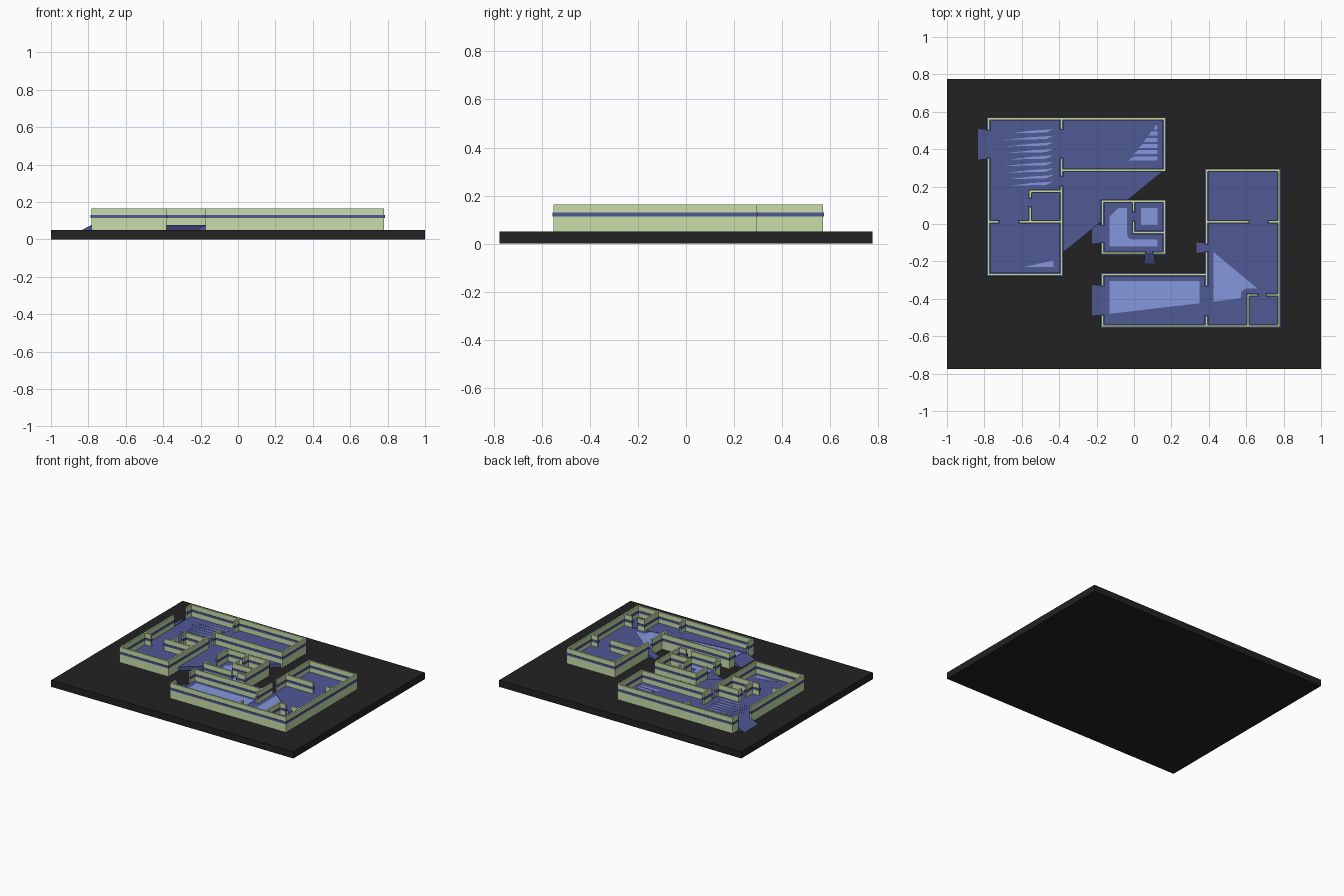
import bpy, bmesh

if "Cube" in bpy.data.objects:
    bpy.data.objects.remove(bpy.data.objects["Cube"])

def mat(name, c):
    m = bpy.data.materials.new(name)
    m.diffuse_color = (*c, 1)
    m.use_nodes = True
    m.node_tree.nodes["Principled BSDF"].inputs["Base Color"].default_value = m.diffuse_color
    return m

BLACK = mat("base_black", (.016, .016, .016))
GREEN = mat("wall_green", (.58, .73, .41))
BLUE = mat("floor_blue", (.08, .10, .30))
LIGHT = mat("light_blue", (.24, .31, .74))

def finish(name, bm, m):
    bmesh.ops.recalc_face_normals(bm, faces=bm.faces)
    me = bpy.data.meshes.new(name)
    bm.to_mesh(me)
    bm.free()
    me.materials.append(m)
    ob = bpy.data.objects.new(name, me)
    bpy.context.collection.objects.link(ob)

def prism(bm, pts, z0, z1):
    f = bm.faces.new([bm.verts.new((x, y, z0)) for x, y in pts])
    r = bmesh.ops.extrude_face_region(bm, geom=[f])
    vs = [v for v in r["geom"] if isinstance(v, bmesh.types.BMVert)]
    bmesh.ops.translate(bm, verts=vs, vec=(0, 0, z1 - z0))

def rect(x0, y0, x1, y1):
    return [(x0, y0), (x1, y0), (x1, y1), (x0, y1)]

def plates(name, polys, z0, z1, m):
    bm = bmesh.new()
    for p in polys:
        prism(bm, p, z0, z1)
    finish(name, bm, m)

def walls(name, runs):
    # run: axis, fixed coordinate, then pairs of start/end along the axis
    for part, h, z0, z1, m in (("walls", .006, .05, .164, GREEN),
                               ("stripe", .010, .113, .129, BLUE)):
        polys = []
        for axis, c, *ends in runs:
            for a, b in zip(ends[::2], ends[1::2]):
                a, b = a - h, b + h
                polys.append(rect(a, c - h, b, c + h) if axis == "x"
                             else rect(c - h, a, c + h, b))
        plates(f"{name}_{part}", polys, z0, z1, m)

FLOOR = .077

def ramp(name, axis, wall, out, a, b):
    # wedge falling from floor level at the wall to the base outside
    bm = bmesh.new()
    ends = []
    for t in (a, b):
        tri = [(wall, .05), (out, .05), (wall, FLOOR + .002)]
        ends.append([bm.verts.new((u, t, z) if axis == "x" else (t, u, z)) for u, z in tri])
    p, q = ends
    bm.faces.new(p)
    bm.faces.new(q[::-1])
    for i in range(3):
        j = (i + 1) % 3
        bm.faces.new((p[i], q[i], q[j], p[j]))
    finish(name, bm, BLUE)

# ground slab
plates("base_slab", [rect(-1, -.775, 1, .775)], 0, .05, BLACK)

# north-west L-shaped building
walls("west_block", [
    ("y", -.778, -.27, .345, .508, .563),
    ("x", .563, -.778, .163),
    ("y", .163, .288, .563),
    ("x", .288, -.388, .163),
    ("y", -.388, -.27, .195, .262, .345, .512, .563),
    ("x", -.27, -.778, -.388),
    ("x", .012, -.778, -.73, -.61, -.388),
    ("y", -.555, .012, .085, .145, .175),
    ("x", .175, -.555, -.388)])
# central small building
walls("centre_block", [
    ("y", -.168, -.155, -.105, -.002, .122),
    ("x", .122, -.168, .163),
    ("y", .163, -.155, .122),
    ("x", -.155, -.168, .055, .11, .163),
    ("y", -.002, -.045, .008, .072, .122),
    ("x", -.045, -.002, .163)])
# south-east L-shaped building
walls("east_block", [
    ("y", -.168, -.545, -.495, -.325, -.27),
    ("x", -.27, -.168, .388),
    ("x", -.545, -.168, .775),
    ("y", .775, -.545, .288),
    ("x", .288, .388, .775),
    ("y", .388, -.545, -.497, -.325, -.155, -.1, .288),
    ("x", .012, .388, .61, .725, .775),
    ("y", .61, -.545, -.38),
    ("x", -.38, .61, .655, .715, .775)])

# floors, with the triangular apron between the west wings
plates("west_floor", [[(-.778, -.27), (-.388, -.27), (-.388, -.16), (.163, .288),
                       (.163, .563), (-.778, .563)]], .05, FLOOR, BLUE)
plates("centre_floor", [rect(-.168, -.155, .163, .122)], .05, FLOOR, BLUE)
plates("east_floor", [[(-.168, -.545), (.775, -.545), (.775, .288), (.388, .288),
                       (.388, -.27), (-.168, -.27)]], .05, FLOOR, BLUE)
# raised sheets around the open wedge of the east floor
plates("east_upper_floor", [
    [(-.168, -.545), (.775, -.545), (.775, -.38), (.715, -.38), (-.168, -.487)],
    [(.388, -.12), (.715, -.38), (.775, -.38), (.775, .288), (.388, .288)]],
    FLOOR, FLOOR + .004, BLUE)

# light walkable areas
light = [
    # east corridor and wedge
    [(-.13, -.48), (.35, -.424), (.35, -.305), (-.13, -.305)],
    [(.425, -.415), (.57, -.397), (.575, -.36), (.60, -.345), (.66, -.345), (.425, -.15)],
    # centre corridor and small room
    [(-.13, -.12), (.125, -.12), (.125, -.083), (-.01, -.083), (-.03, -.075), (-.038, -.05),
     (-.038, .085), (-.085, .085), (-.13, .04)],
    rect(.038, -.005, .125, .085),
    # west slivers
    [(-.59, -.23), (-.43, -.23), (-.43, -.195)]]
for i in range(6):
    y = .34 + i * .033
    light.append([(-.03 + i * .027, y), (.125, y), (.125, y + .022), (.0 + i * .023, y + .022)])
for i in range(9):
    y = .205 + i * .035
    x0 = -.66 - .012 * (i % 4)
    light.append([(x0, y), (-.47, y + .004), (-.43, y + .022), (-.55, y + .014)])
plates("walkable_areas", light, FLOOR, FLOOR + .002, LIGHT)

# entrance ramps
ramp("west_ramp", "x", -.778, -.835, .345, .508)
ramp("west_inner_ramp", "x", -.388, -.335, .195, .262)
ramp("centre_ramp_side", "x", -.168, -.225, -.105, -.002)
ramp("centre_ramp_front", "y", -.155, -.212, .055, .11)
ramp("east_ramp_large", "x", -.168, -.225, -.49, -.325)
ramp("east_ramp_small", "x", .388, .333, -.155, -.1)
